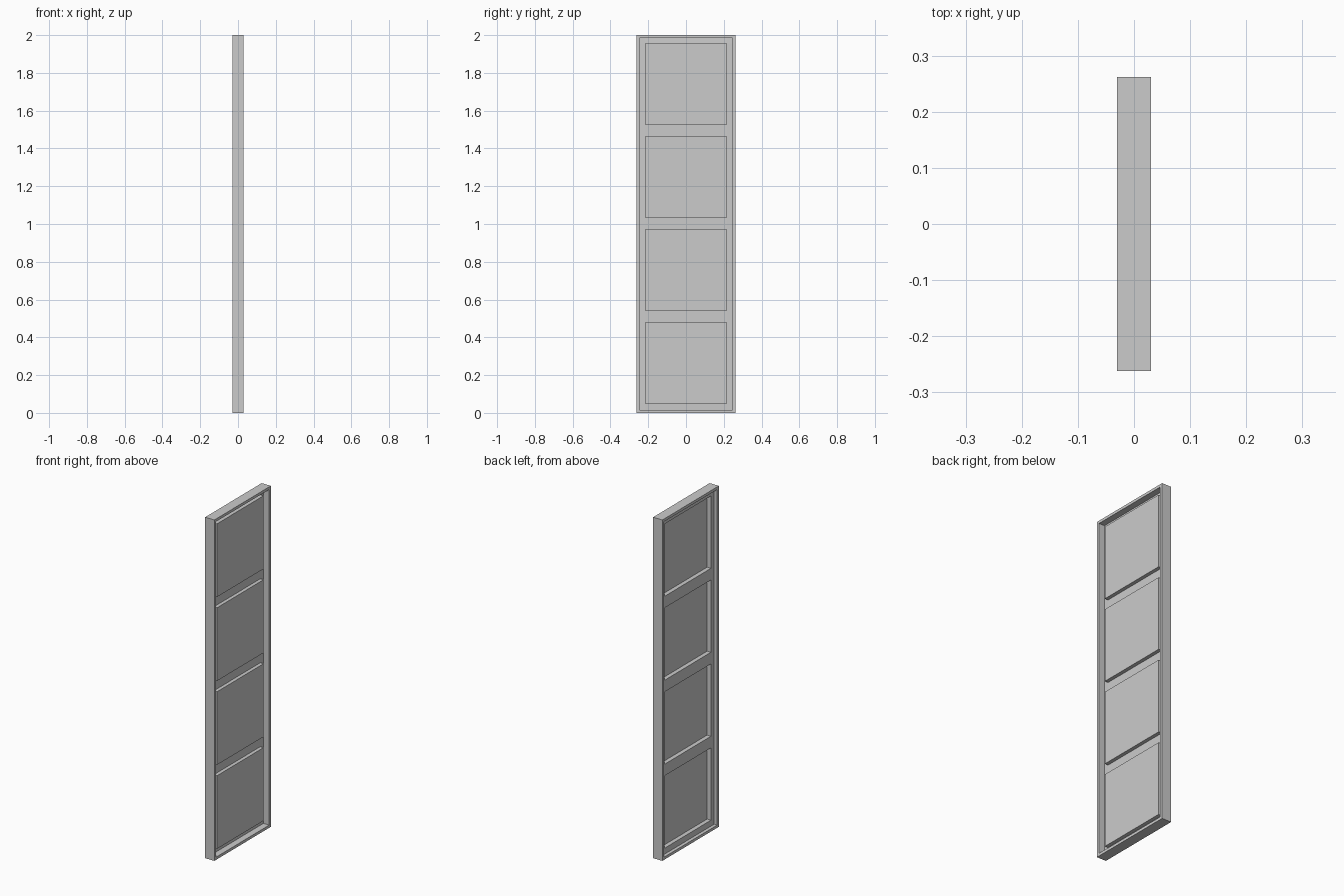
import bpy, bmesh
from mathutils import Vector

if "Cube" in bpy.data.objects:
    bpy.data.objects.remove(bpy.data.objects["Cube"])

HALF_W, HEIGHT, BORDER = 0.262, 2.0, 0.016
SHEET_X, PANEL_RISE = -0.009, 0.023


def finish(name, bm, thickness):
    # Turn a flat sheet into an object with centred thickness
    bmesh.ops.recalc_face_normals(bm, faces=bm.faces[:])
    mesh = bpy.data.meshes.new(name)
    bm.to_mesh(mesh)
    bm.free()
    obj = bpy.data.objects.new(name, mesh)
    bpy.context.collection.objects.link(obj)
    mod = obj.modifiers.new("thickness", 'SOLIDIFY')
    mod.thickness = thickness
    mod.offset = 0
    mod.use_even_offset = True
    return obj


def grid(bm, x, ys, zs):
    # Faces in the YZ plane between the given grid lines, keyed by (column, row)
    v = [[bm.verts.new((x, y, z)) for z in zs] for y in ys]
    return {(i, j): bm.faces.new((v[i][j], v[i + 1][j], v[i + 1][j + 1], v[i][j + 1]))
            for i in range(len(ys) - 1) for j in range(len(zs) - 1)}


# Outer frame: deep rectangular ring
bm = bmesh.new()
cells = grid(bm, 0, [-HALF_W, -HALF_W + BORDER, HALF_W - BORDER, HALF_W],
             [0, BORDER, HEIGHT - BORDER, HEIGHT])
bmesh.ops.delete(bm, geom=[cells[1, 1]], context='FACES_ONLY')
finish("outer_frame", bm, 0.06)

# Door sheet: four pressed panels, raised toward +x and hollow behind
in_w = HALF_W - BORDER
zs = [BORDER]
for k in range(4):
    bottom = 0.051 + k * 0.4925
    zs += [bottom, bottom + 0.426]
zs.append(HEIGHT - BORDER)
bm = bmesh.new()
cells = grid(bm, SHEET_X, [-in_w, -0.215, 0.215, in_w], zs)
panels = [cells[1, j] for j in (1, 3, 5, 7)]
ret = bmesh.ops.extrude_face_region(bm, geom=panels)
bmesh.ops.translate(bm, vec=Vector((PANEL_RISE, 0, 0)),
                    verts=[g for g in ret["geom"] if isinstance(g, bmesh.types.BMVert)])
old = [f for f in panels if f.is_valid]
if old:
    bmesh.ops.delete(bm, geom=old, context='FACES_ONLY')
# Merge the rails and stiles into clean flat faces
bmesh.ops.remove_doubles(bm, verts=bm.verts[:], dist=1e-5)
finish("pressed_door_sheet", bm, 0.003)
